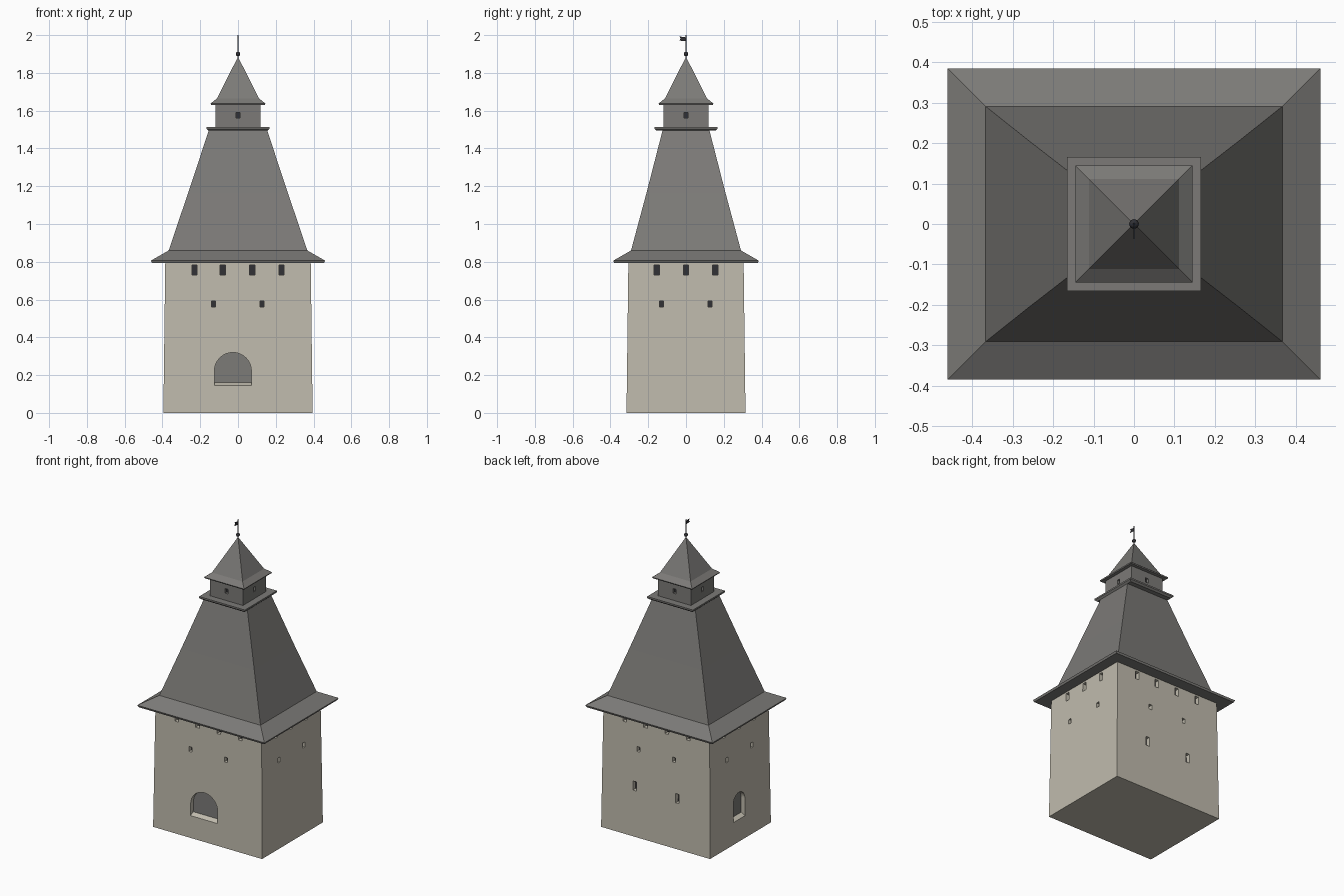
import bpy, bmesh, math
from mathutils import Matrix, Vector

if "Cube" in bpy.data.objects:
    bpy.data.objects.remove(bpy.data.objects["Cube"])


def mat(name, rgb):
    m = bpy.data.materials.new(name)
    m.diffuse_color = (*rgb, 1)
    m.use_nodes = True
    m.node_tree.nodes["Principled BSDF"].inputs["Base Color"].default_value = m.diffuse_color
    return m


STONE = mat("stone", (0.53, 0.50, 0.42))
ROOF = mat("shingle", (0.20, 0.195, 0.185))
RECESS = mat("arch_infill", (0.20, 0.195, 0.185))
DARK = mat("dark", (0.03, 0.03, 0.035))


def to_object(name, bm, material):
    bmesh.ops.recalc_face_normals(bm, faces=bm.faces)
    me = bpy.data.meshes.new(name)
    bm.to_mesh(me)
    bm.free()
    ob = bpy.data.objects.new(name, me)
    bpy.context.collection.objects.link(ob)
    if material:
        me.materials.append(material)
    return ob


def stack(name, rings, material):
    """Loft through rectangles given as (half x, half y, z)."""
    bm = bmesh.new()
    loops = [[bm.verts.new((sx * hx, sy * hy, z))
              for sx, sy in ((-1, -1), (1, -1), (1, 1), (-1, 1))] for hx, hy, z in rings]
    for a, b in zip(loops, loops[1:]):
        for i in range(4):
            j = (i + 1) % 4
            bm.faces.new((a[i], a[j], b[j], b[i]))
    bm.faces.new(loops[0])
    bm.faces.new(loops[-1])
    bmesh.ops.remove_doubles(bm, verts=bm.verts, dist=1e-5)
    return to_object(name, bm, material)


def prism(bm, outline, side, wall, inner, outer):
    """Extrude a (u, z) outline along a wall normal; side 0 front, 1 right, 2 back, 3 left.
    wall(z) gives the wall distance from the axis."""
    rot = Matrix.Rotation(side * math.pi / 2, 3, 'Z')
    a, b = [[bm.verts.new(rot @ Vector((u, -wall(z) - d, z))) for u, z in outline]
            for d in (inner, outer)]
    n = len(outline)
    for i in range(n):
        bm.faces.new((a[i], a[(i + 1) % n], b[(i + 1) % n], b[i]))
    bm.faces.new(a)
    bm.faces.new(b)


def rect(u, w, z0, z1):
    return [(u - w / 2, z0), (u + w / 2, z0), (u + w / 2, z1), (u - w / 2, z1)]


def arch(u, r, z0, z1, n=16):
    pts = [(u - r, z0), (u + r, z0)]
    return pts + [(u + r * math.cos(math.pi * i / n), z1 - r + r * math.sin(math.pi * i / n))
                  for i in range(n + 1)]


def wall_at(side):
    base = 0.315 if side % 2 == 0 else 0.395
    return lambda z: base - 0.0125 * z


def carve(target, cutter_bm):
    cutter = to_object("cutter", cutter_bm, None)
    cutter.hide_render = True
    mod = target.modifiers.new("openings", 'BOOLEAN')
    mod.operation, mod.solver, mod.object = 'DIFFERENCE', 'EXACT', cutter
    bpy.context.view_layer.objects.active = target
    bpy.ops.object.modifier_apply(modifier=mod.name)
    bpy.data.objects.remove(cutter)


# Openings: (side, outline)
holes = []
for s in range(4):
    slots = (-0.23, -0.08, 0.075, 0.23) if s % 2 == 0 else (-0.155, 0, 0.155)
    holes += [(s, rect(u, 0.028, 0.73, 0.782)) for u in slots]
    holes += [(s, rect(u, 0.022, 0.56, 0.592)) for u in (-0.13, 0.127)]
holes += [(2, rect(u, 0.026, 0.30, 0.36)) for u in (-0.155, 0.155)]
arches = [(0, -0.027, 0.098), (3, -0.01, 0.06)]

# Tapered stone walls with recessed openings
walls = stack("walls", [(0.395, 0.315, 0), (0.385, 0.305, 0.8)], STONE)
cut = bmesh.new()
for s, o in holes:
    prism(cut, o, s, wall_at(s), -0.03, 0.03)
for s, u, r in arches:
    prism(cut, arch(u, r, 0.145, 0.32), s, wall_at(s), -0.03, 0.03)
carve(walls, cut)

# Dark backs of the openings
backs = bmesh.new()
for s, o in holes:
    prism(backs, o, s, wall_at(s), -0.031, -0.028)
to_object("loophole_backs", backs, DARK)

# Arch infill panels and sloping sills
panels, sills = bmesh.new(), bmesh.new()
for s, u, r in arches:
    prism(panels, arch(u, r, 0.145, 0.32), s, wall_at(s), -0.031, -0.028)
    rot = Matrix.Rotation(s * math.pi / 2, 3, 'Z')
    w = wall_at(s)(0.15)
    ends = [[sills.verts.new(rot @ Vector((u + e * r, -w + d, z)))
             for d, z in ((0, 0.145), (0.028, 0.145), (0.028, 0.16))] for e in (-1, 1)]
    for i in range(3):
        j = (i + 1) % 3
        sills.faces.new((ends[0][i], ends[0][j], ends[1][j], ends[1][i]))
    sills.faces.new(ends[0])
    sills.faces.new(ends[1])
to_object("arch_panels", panels, RECESS)
to_object("arch_sills", sills, STONE)

# Main roof with flared eaves
stack("main_roof", [(0.455, 0.38, 0.793), (0.461, 0.385, 0.806), (0.367, 0.291, 0.86),
                    (0.264, 0.209, 1.165), (0.153, 0.123, 1.5)], ROOF)

# Platform and lantern
stack("platform", [(0.155, 0.155, 1.494), (0.166, 0.166, 1.504), (0.166, 0.166, 1.514)], ROOF)
lantern = stack("lantern", [(0.12, 0.12, 1.51), (0.12, 0.12, 1.64)], ROOF)
cut, backs = bmesh.new(), bmesh.new()
for s in range(4):
    o = rect(0, 0.022, 1.56, 1.59)
    prism(cut, o, s, lambda z: 0.12, -0.02, 0.02)
    prism(backs, o, s, lambda z: 0.12, -0.021, -0.018)
carve(lantern, cut)
to_object("lantern_window_backs", backs, DARK)

# Lantern roof
stack("lantern_roof", [(0.142, 0.142, 1.631), (0.145, 0.145, 1.638), (0.111, 0.111, 1.665),
                       (0, 0, 1.885)], ROOF)

# Finial ball, pole and weather vane
bm = bmesh.new()
bmesh.ops.create_uvsphere(bm, u_segments=12, v_segments=8, radius=0.012,
                          matrix=Matrix.Translation((0, 0, 1.9)))
ball = to_object("finial_ball", bm, DARK)
ball.data.shade_smooth()
bm = bmesh.new()
bmesh.ops.create_cone(bm, cap_ends=True, segments=8, radius1=0.004, radius2=0.003, depth=0.13,
                      matrix=Matrix.Translation((0, 0, 1.935)))
to_object("pole", bm, DARK)
bm = bmesh.new()
flag = [(0, 1.968), (0, 1.988), (-0.037, 1.993), (-0.027, 1.982), (-0.037, 1.971)]
bm.faces.new([bm.verts.new((-0.0015, y, z)) for y, z in flag])
ext = bmesh.ops.extrude_face_region(bm, geom=bm.faces[:])
bmesh.ops.translate(bm, vec=(0.003, 0, 0),
                    verts=[g for g in ext["geom"] if isinstance(g, bmesh.types.BMVert)])
to_object("weather_vane", bm, DARK)
